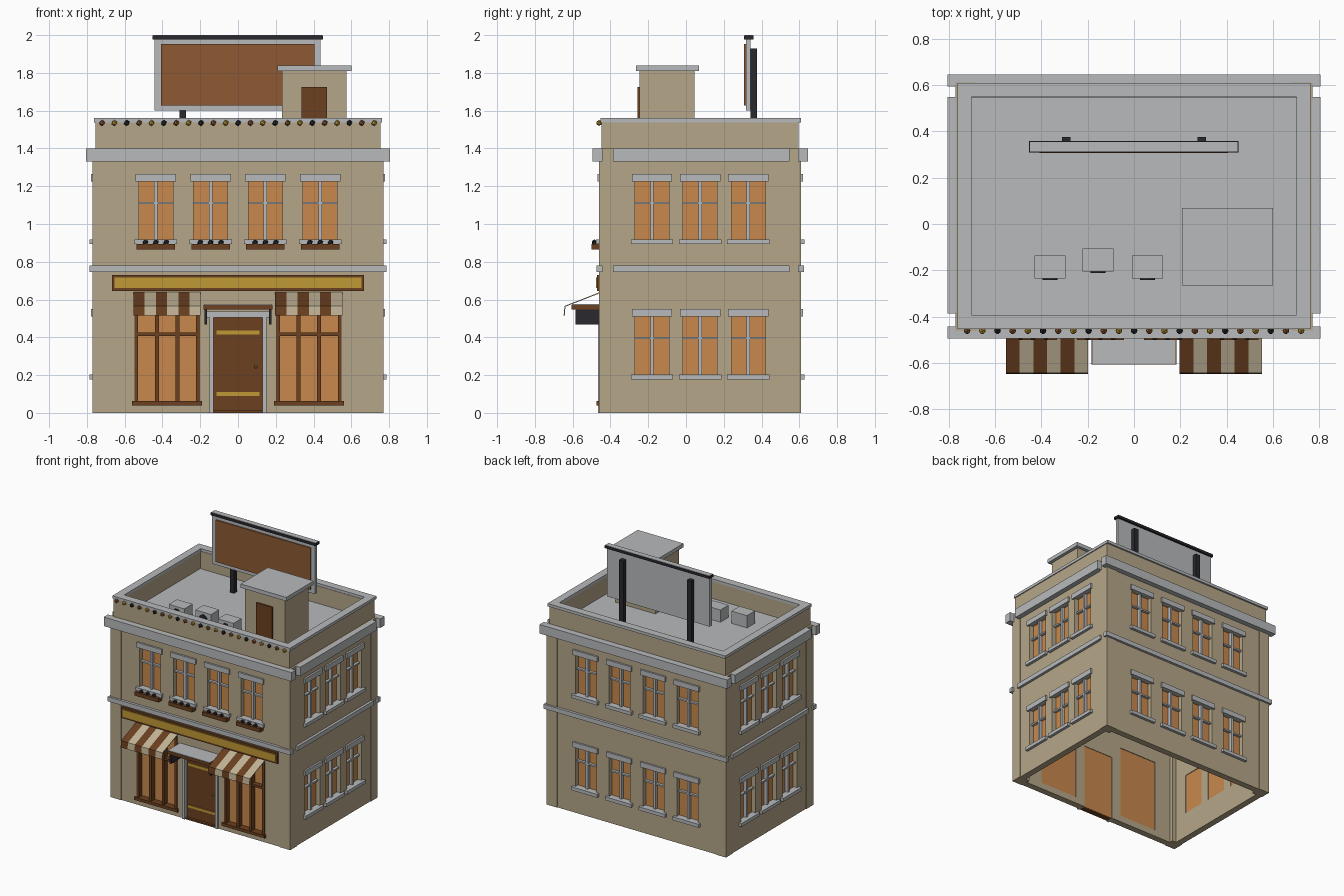
import bpy, bmesh
from mathutils import Matrix, Vector

cube = bpy.data.objects.get("Cube")
if cube:
    bpy.data.objects.remove(cube, do_unlink=True)


def material(name, r, g, b):
    m = bpy.data.materials.new(name)
    m.use_nodes = True
    m.diffuse_color = (r, g, b, 1)
    m.node_tree.nodes["Principled BSDF"].inputs["Base Color"].default_value = (r, g, b, 1)
    return m


WALL = material("tan plaster", .46, .38, .25)
STONE = material("grey stone", .48, .49, .50)
GLASS = material("warm glass", .58, .25, .075)
WOOD = material("brown wood", .147, .051, .014)
BOARD = material("billboard brown", .27, .10, .033)
GOLD = material("gold", .53, .32, .035)
DARK = material("dark metal", .022, .022, .028)
CREAM = material("cream cloth", .54, .46, .31)


def finish(name, bm, *mats):
    bmesh.ops.recalc_face_normals(bm, faces=bm.faces)
    me = bpy.data.meshes.new(name)
    bm.to_mesh(me)
    bm.free()
    for m in mats:
        me.materials.append(m)
    ob = bpy.data.objects.new(name, me)
    bpy.context.collection.objects.link(ob)
    return ob


def boxes(name, mat, *specs):
    """One object from boxes given as (x0, x1, y0, y1, z0, z1)."""
    bm = bmesh.new()
    for s in specs:
        lo, hi = Vector(s[0::2]), Vector(s[1::2])
        size = Matrix.Diagonal((hi - lo).to_4d())
        size[3][3] = 1
        bmesh.ops.create_cube(bm, size=1, matrix=Matrix.Translation((lo + hi) / 2) @ size)
    return finish(name, bm, mat)


X, FRONT, BACK = .765, -.455, .605


def on_wall(side, u0, u1, d0, d1, z0, z1):
    """Box placed on a wall: u runs along it, d points outward."""
    if side == "front":
        return (u0, u1, FRONT - d1, FRONT - d0, z0, z1)
    if side == "back":
        return (u0, u1, BACK + d0, BACK + d1, z0, z1)
    if side == "right":
        return (X + d0, X + d1, u0, u1, z0, z1)
    return (-X - d1, -X - d0, u0, u1, z0, z1)


# Window layout: wall, centre, opening bottom
FOUR = (-.435, -.145, .145, .435)
THREE = (-.18, .075, .33)
windows = [("front", u, .915) for u in FOUR]
windows += [("back", u, z) for u in FOUR for z in (.2, .915)]
windows += [(s, u, z) for s in ("left", "right") for u in THREE for z in (.2, .915)]
SHOP = (-.375, .375)

# Hollow walls with cut openings
walls = boxes("walls", WALL, (-X, X, FRONT, BACK, 0, 1.4))
holes = [(-X + .05, X - .05, FRONT + .05, BACK - .05, -.1, 1.36)]
holes += [on_wall(s, u - .09, u + .09, -.08, .05, z, z + .315) for s, u, z in windows]
holes += [on_wall("front", u - .165, u + .165, -.08, .05, .05, .62) for u in SHOP]
holes += [on_wall("front", -.13, .13, -.08, .05, -.1, .51)]
for h in holes:
    cutter = boxes("wall_cutter", WALL, h)
    cutter.hide_render = True
    mod = walls.modifiers.new("opening", "BOOLEAN")
    mod.object = cutter
    mod.solver = "EXACT"
    bpy.context.view_layer.objects.active = walls
    bpy.ops.object.modifier_apply(modifier=mod.name)
    bpy.data.objects.remove(cutter, do_unlink=True)

# Corner pilasters
for i in (-1, 1):
    for y in (FRONT, BACK):
        inner = FRONT + .08 if y == FRONT else BACK - .075
        outer = y + (-.005 if y == FRONT else .005)
        boxes("corner_pilaster", WALL, (min(i * .68, i * .77), max(i * .68, i * .77),
              min(inner, outer), max(inner, outer), 0, 1.4))

# Windows
panes, bars, lintels, sills = [], [], [], []
for s, u, z in windows:
    panes.append(on_wall(s, u - .09, u + .09, -.045, -.035, z, z + .315))
    bars.append(on_wall(s, u - .009, u + .009, -.035, -.01, z, z + .315))
    bars.append(on_wall(s, u - .09, u + .09, -.035, -.015, z + .19, z + .202))
    lintels.append(on_wall(s, u - .107, u + .107, -.01, .014, z + .31, z + .35))
    sills.append(on_wall(s, u - .112, u + .112, -.03, .022, z - .022, z + .004))
boxes("window_panes", GLASS, *panes)
boxes("window_bars", STONE, *bars)
boxes("window_lintels", STONE, *lintels)
boxes("window_sills", STONE, *sills)


def balls(name, mat, radius, points):
    bm = bmesh.new()
    for p in points:
        bmesh.ops.create_icosphere(bm, subdivisions=1, radius=radius, matrix=Matrix.Translation(p))
    return finish(name, bm, mat)


# Flower boxes
boxes("flower_boxes", WOOD, *[on_wall("front", u - .102, u + .102, 0, .045, .865, .895) for u in FOUR])
balls("flowers", DARK, .016, [(u + k * .055, FRONT - .03, .902) for u in FOUR for k in (-1, 0, 1)])

# String course and cornice, in separate lengths per wall
for name, out, z0, z1 in (("string_course", .02, .745, .78), ("cornice", .04, 1.33, 1.4)):
    boxes(name, STONE,
          on_wall("front", -X - out, X + out, -.012, out, z0, z1),
          on_wall("back", -X - out, X + out, -.012, out, z0, z1),
          on_wall("left", -.387, .548, -.01, out, z0, z1),
          on_wall("right", -.387, .548, -.01, out, z0, z1))


def ring(name, mat, x, y0, y1, t, z0, z1):
    return boxes(name, mat, (-x, x, y0, y0 + t, z0, z1), (-x, x, y1 - t, y1, z0, z1),
                 (-x, -x + t, y0 + t, y1 - t, z0, z1), (x - t, x, y0 + t, y1 - t, z0, z1))


# Roof and parapet
boxes("roof_deck", STONE, (-.74, .74, -.43, .58, 1.395, 1.405))
ring("parapet", WALL, .755, -.447, .595, .05, 1.4, 1.54)
ring("parapet_cap", STONE, .762, -.452, .608, .06, 1.538, 1.56)

# String of bulbs along the parapet
for k, (name, mat) in enumerate((("brown", BOARD), ("gold", GOLD), ("dark", DARK))):
    balls("bulbs_" + name, mat, .016, [(-.72 + i * .0655, -.46, 1.535) for i in range(k, 23, 3)])

# Stair house
boxes("stair_house", WALL, (.232, .575, -.245, .045, 1.4, 1.812))
boxes("stair_house_cap", STONE, (.208, .6, -.265, .07, 1.81, 1.84))
boxes("stair_house_door", WOOD, (.335, .472, -.257, -.24, 1.4, 1.725))

# Billboard
boxes("billboard_panel", STONE, (-.443, .437, .317, .342, 1.6, 1.985))
boxes("billboard_face", BOARD, (-.408, .405, .307, .32, 1.628, 1.952))
boxes("billboard_cap", DARK, (-.452, .45, .308, .358, 1.978, 1.997))
boxes("billboard_cap_top", STONE, (-.448, .446, .312, .354, 1.996, 2))
boxes("billboard_posts", DARK, *[(x - .018, x + .018, .342, .376, 1.4, 1.93) for x in (-.292, .292)])

# Rooftop air units with round vents
for x, y in ((-.362, -.185), (-.155, -.155), (.058, -.185)):
    boxes("air_unit", STONE, (x - .067, x + .067, y - .05, y + .05, 1.4, 1.5))
    bm = bmesh.new()
    bmesh.ops.create_cone(bm, cap_ends=True, segments=16, radius1=.033, radius2=.033, depth=.008,
                          matrix=Matrix.Translation((x, y - .052, 1.45)) @ Matrix.Rotation(1.5708, 4, "X"))
    finish("air_unit_vent", bm, DARK)

# Sign board above the shop
boxes("sign_board", WOOD, on_wall("front", -.668, .668, 0, .016, .645, .73))
boxes("sign_panel", GOLD, on_wall("front", -.655, .655, .012, .022, .66, .716))

# Shop windows
frames, glass = [], []
for u in SHOP:
    glass.append(on_wall("front", u - .165, u + .165, -.045, -.035, .05, .62))
    for k in (-1.5, -.5, .5, 1.5):
        c = u + k * .109
        frames.append(on_wall("front", c - .01, c + .01, -.035, .006, .05, .62))
    frames.append(on_wall("front", u - .17, u + .17, -.035, .003, .408, .425))
    frames.append(on_wall("front", u - .17, u + .17, -.035, .003, .605, .625))
    frames.append(on_wall("front", u - .185, u + .185, -.035, .018, .04, .062))
boxes("shop_glass", GLASS, *glass)
boxes("shop_frames", WOOD, *frames)

# Striped awnings
PROFILE = ((-.455, .64), (-.643, .566), (-.648, .516))
for u in SHOP:
    bm = bmesh.new()
    for i in range(6):
        x0, x1 = (u - .178 + .0592 * j for j in (i, i + 1))
        for (ya, za), (yb, zb) in zip(PROFILE, PROFILE[1:]):
            f = bm.faces.new([bm.verts.new(p) for p in
                              ((x0, ya, za), (x0, yb, zb), (x1, yb, zb), (x1, ya, za))])
            f.material_index = i % 2
    bmesh.ops.remove_doubles(bm, verts=bm.verts, dist=.0005)
    awning = finish("awning", bm, WOOD, CREAM)
    awning.modifiers.new("thickness", "SOLIDIFY").thickness = .006

# Entrance door and surround
boxes("door", WOOD, on_wall("front", -.13, .13, -.035, -.015, 0, .505))
boxes("door_back_pane", GLASS, on_wall("front", -.13, .13, -.046, -.036, 0, .51))
boxes("door_bands", GOLD, *[on_wall("front", -.115, .115, -.016, -.009, z, z + .02) for z in (.09, .415)])
balls("door_handle", GOLD, .01, [(.095, FRONT + .008, .245)])
boxes("door_step", WOOD, on_wall("front", -.13, .13, -.04, .004, 0, .012))
boxes("door_surround", STONE, on_wall("front", -.152, -.13, -.04, .012, 0, .51),
      on_wall("front", .13, .152, -.04, .012, 0, .51),
      on_wall("front", -.167, .167, -.01, .016, .505, .537))

# Entrance canopy on brackets
boxes("canopy", WOOD, on_wall("front", -.183, .183, 0, .152, .548, .572))
boxes("canopy_top", STONE, on_wall("front", -.18, .18, 0, .149, .571, .576))
boxes("canopy_brackets", DARK, *[on_wall("front", x - .007, x + .007, 0, .13, .467, .549) for x in (-.171, .171)])
